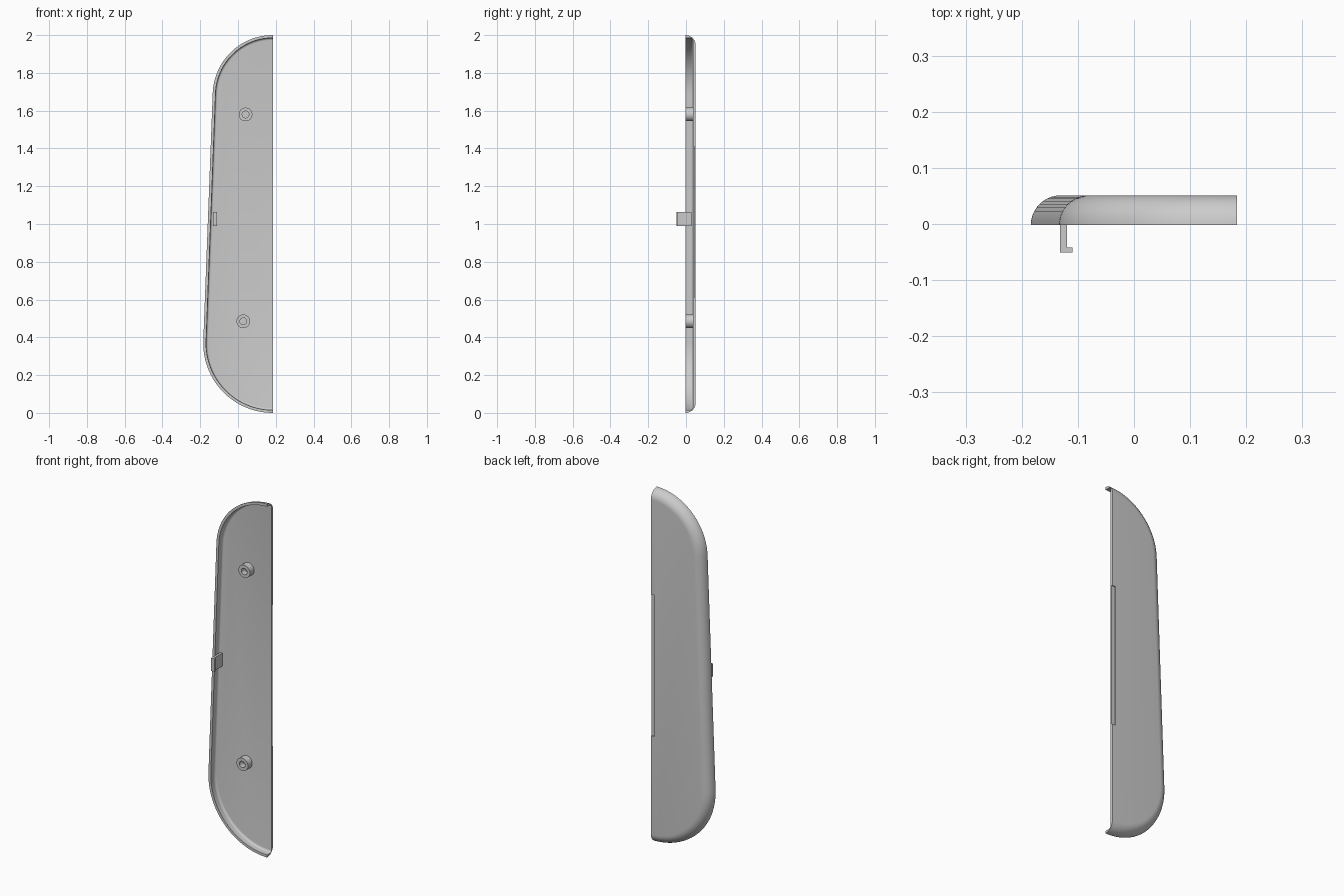
import bpy, bmesh, math
from math import sin, cos, pi
from mathutils import Matrix, Vector

cube = bpy.data.objects.get("Cube")
if cube:
    bpy.data.objects.remove(cube, do_unlink=True)

grey = bpy.data.materials.new("light_grey_plastic")
grey.use_nodes = True
grey.diffuse_color = (0.6, 0.6, 0.6, 1)
grey.node_tree.nodes["Principled BSDF"].inputs["Base Color"].default_value = (0.6, 0.6, 0.6, 1)

CUT_X = 0.184          # flat open side
RIM_Y = -0.002         # front rim plane
DEPTH = 0.053          # shell depth, also the outer edge radius
WALL = 0.015
FLOOR = 0.038          # depth of the inner floor below the rim
R_LOW, R_TOP = 0.368, 0.318
SLANT = math.asin((R_LOW - R_TOP) / (2 - R_TOP - R_LOW))


def make_object(name, bm, smooth=True):
    bmesh.ops.recalc_face_normals(bm, faces=bm.faces)
    mesh = bpy.data.meshes.new(name)
    bm.to_mesh(mesh)
    bm.free()
    obj = bpy.data.objects.new(name, mesh)
    bpy.context.collection.objects.link(obj)
    mesh.materials.append(grey)
    if smooth:
        bpy.ops.object.select_all(action='DESELECT')
        obj.select_set(True)
        bpy.context.view_layer.objects.active = obj
        bpy.ops.object.shade_smooth_by_angle(angle=math.radians(35))
    return obj


def add_box(bm, lo, hi):
    lo, hi = Vector(lo), Vector(hi)
    bmesh.ops.create_cube(bm, size=1, matrix=Matrix.Translation((lo + hi) / 2)
                          @ Matrix.Diagonal((*(hi - lo), 1)))


def outline(inset, steps=28):
    """Two arcs joined by their slanted tangent, moved inwards by inset."""
    pts = []
    for radius, centre, a0, a1 in ((R_TOP, 2 - R_TOP, pi / 2, SLANT),
                                   (R_LOW, R_LOW, SLANT, -pi / 2)):
        for i in range(steps + 1):
            a = a0 + (a1 - a0) * i / steps
            pts.append((CUT_X - (radius - inset) * cos(a), centre + (radius - inset) * sin(a)))
    return pts


def arc(cx, cy, r, steps):
    return [(cx - r * cos(t), cy + r * sin(t)) for t in (pi / 2 * i / steps for i in range(steps + 1))]


# Shell: outer rounded skin, inner skin, rim and the flat cut side
bm = bmesh.new()
inner_r = 0.012
skins = [arc(DEPTH, 0, DEPTH, 10),
         [(WALL, 0)] + arc(WALL + inner_r, FLOOR - inner_r, inner_r, 5)]
rows = [[[bm.verts.new((x, RIM_Y + y, z)) for x, z in outline(d)] for d, y in skin] for skin in skins]


def bridge(a, b):
    for i in range(len(a) - 1):
        bm.faces.new((a[i], a[i + 1], b[i + 1], b[i]))


for skin in rows:
    for a, b in zip(skin, skin[1:]):
        bridge(a, b)
    bm.faces.new(skin[-1])
bridge(rows[0][0], rows[1][0])
outer, inner = rows
bm.faces.new([r[0] for r in outer] + [r[-1] for r in reversed(outer)]
             + [r[-1] for r in inner] + [r[0] for r in reversed(inner)])
shell = make_object("shell", bm, smooth=False)

# Shallow step along the middle of the back edge
bm = bmesh.new()
add_box(bm, (CUT_X - 0.022, RIM_Y + DEPTH - 0.006, 0.61), (CUT_X + 0.05, 0.1, 1.41))
cutter = make_object("step_cutter", bm, smooth=False)
cutter.hide_render = True
mod = shell.modifiers.new("step", 'BOOLEAN')
mod.operation, mod.solver, mod.object = 'DIFFERENCE', 'EXACT', cutter
bpy.ops.object.select_all(action='DESELECT')
shell.select_set(True)
bpy.context.view_layer.objects.active = shell
bpy.ops.object.modifier_apply(modifier=mod.name)
bpy.data.objects.remove(cutter, do_unlink=True)
bpy.ops.object.shade_smooth_by_angle(angle=math.radians(35))


# Screw bosses: hollow posts standing on the inner floor
def boss(name, x, z, sides=32):
    bm = bmesh.new()
    base = RIM_Y + FLOOR + 0.002
    rings = []
    for r, y in ((0.036, base), (0.036, RIM_Y), (0.018, RIM_Y), (0.018, base - 0.006)):
        rings.append([bm.verts.new((x + r * cos(2 * pi * i / sides), y, z + r * sin(2 * pi * i / sides)))
                      for i in range(sides)])
    for a, b in zip(rings, rings[1:]):
        for i in range(sides):
            j = (i + 1) % sides
            bm.faces.new((a[i], a[j], b[j], b[i]))
    bm.faces.new(rings[0])
    bm.faces.new(rings[-1])
    make_object(name, bm)


boss("upper_screw_boss", 0.04, 1.58)
boss("lower_screw_boss", 0.028, 0.485)

# Snap clip: L-shaped hook rising from the side wall
bm = bmesh.new()
hook = [(-0.132, 0.03), (-0.132, -0.051), (-0.11, -0.051),
        (-0.11, -0.042), (-0.119, -0.042), (-0.119, 0.03)]
face = bm.faces.new([bm.verts.new((x, y, 0.99)) for x, y in hook])
top = bmesh.ops.extrude_face_region(bm, geom=[face])["geom"]
bmesh.ops.translate(bm, vec=(0, 0, 0.074), verts=[v for v in top if isinstance(v, bmesh.types.BMVert)])
make_object("snap_clip", bm, smooth=False)
